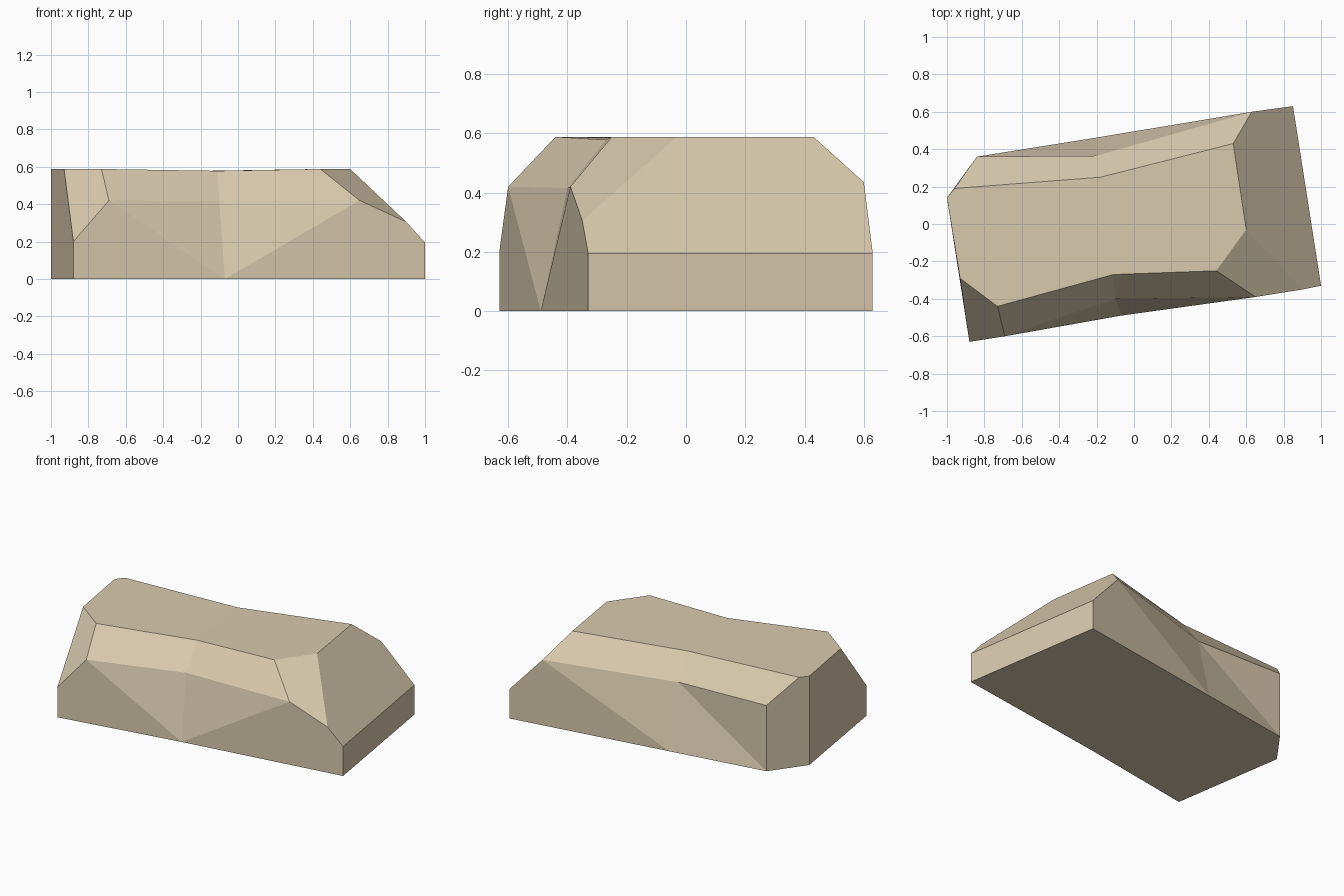
import bpy, bmesh

if "Cube" in bpy.data.objects:
    bpy.data.objects.remove(bpy.data.objects["Cube"])

# Foot of the rock, anticlockwise from front left; all on the ground
foot = [(-.88, -.63), (-.07, -.49), (1, -.33), (.85, .63),
        (-.20, .462), (-.84, .36), (-1, .14)]
# Shoulder: where the walls break into the bevels
shoulder = [(-.88, -.63, .2), (-.69, -.60, .42), (-.10, -.40, .415),
            (.65, -.39, .42), (.90, -.35, .305), (1, -.33, .195),
            (.85, .63, .195), (.63, .60, .435), (-.20, .365, .42), (-.84, .36, .435)]
# Crown: outline of the top, dipping slightly in the middle
crown = [(-.93, -.29, .588), (-.73, -.44, .588), (-.11, -.27, .578),
         (.44, -.25, .588), (.60, -.03, .588), (.53, .43, .588),
         (-.18, .25, .578), (-.96, .19, .588), (-1, .14, .588)]

# Facets, named by ring letter and position in the ring
facets = [
    "f0 f1 f2 f3 f4 f5 f6",                                   # underside
    "c0 c1 c2 c6 c7 c8", "c2 c3 c4 c5 c6",                    # top
    "f0 f1 s1 s0", "f1 s2 s1", "f1 s3 s2", "f1 f2 s5 s4 s3",  # front wall
    "s0 s1 c1 c0", "s1 s2 c2 c1", "s2 s3 c3 c2",              # front bevel
    "s3 s4 c4 c3",                                            # front right corner
    "f2 f3 s6 s5", "s4 s5 s6 s7 c5 c4",                       # right end
    "f3 f4 s7 s6", "f4 s8 s7", "f4 f5 s8", "f5 s9 s8",        # back wall
    "s7 s8 c6 c5", "s8 s9 c7 c6",                             # back bevel
    "f5 f6 c8 c7 s9",                                         # back left corner
    "f6 f0 s0 c0 c8",                                         # left end
]

bm = bmesh.new()
rings = {
    "f": [bm.verts.new((x, y, 0)) for x, y in foot],
    "s": [bm.verts.new(p) for p in shoulder],
    "c": [bm.verts.new(p) for p in crown],
}
for facet in facets:
    bm.faces.new([rings[n[0]][int(n[1:])] for n in facet.split()])
bmesh.ops.recalc_face_normals(bm, faces=bm.faces)

mesh = bpy.data.meshes.new("rock")
bm.to_mesh(mesh)
bm.free()

# Single sandstone colour, flat facets
stone = bpy.data.materials.new("sandstone")
stone.diffuse_color = (0.69, 0.59, 0.42, 1)
stone.use_nodes = True
stone.node_tree.nodes["Principled BSDF"].inputs["Base Color"].default_value = stone.diffuse_color
mesh.materials.append(stone)
rock = bpy.data.objects.new("rock", mesh)
bpy.context.collection.objects.link(rock)
